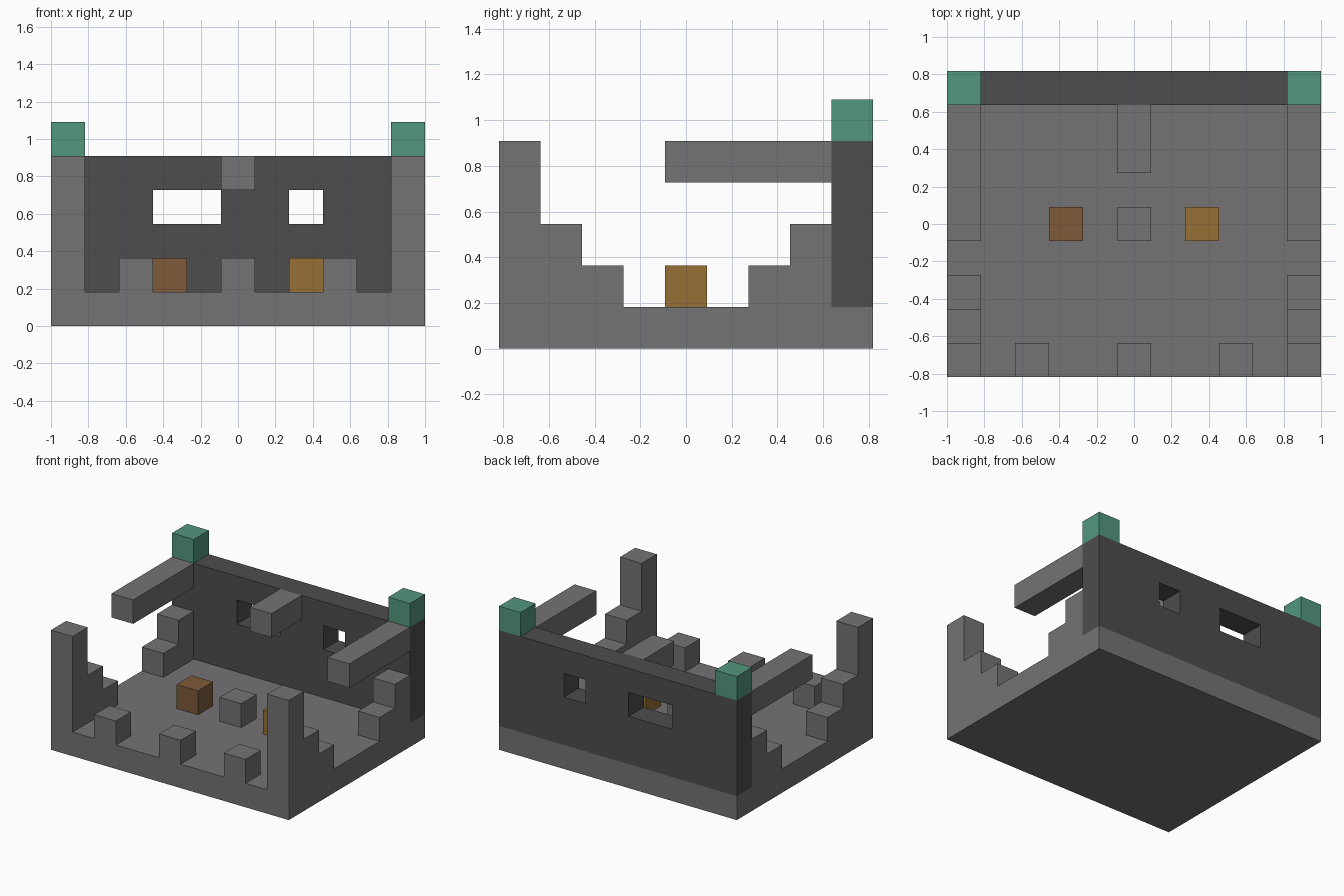
import bpy
import bmesh

cube = bpy.data.objects.get("Cube")
if cube:
    bpy.data.objects.remove(cube, do_unlink=True)

U = 2 / 11          # one block
NX, NY = 11, 9      # footprint in blocks


def material(name, rgb):
    lin = [((c / 255 + 0.055) / 1.055) ** 2.4 for c in rgb] + [1.0]
    mat = bpy.data.materials.new(name)
    mat.use_nodes = True
    mat.diffuse_color = lin
    mat.node_tree.nodes["Principled BSDF"].inputs["Base Color"].default_value = lin
    return mat


stone = material("grey stone", (117, 115, 117))
dark = material("dark stone", (77, 77, 77))
green = material("green", (83, 151, 125))
brown = material("brown wood", (125, 90, 58))
gold = material("gold", (151, 112, 53))


def prism(name, x, width, profile, mat):
    """Extrude a (y, z) outline, in blocks, along x."""
    bm = bmesh.new()
    face = bm.faces.new([bm.verts.new(((x - NX / 2) * U, (y - NY / 2) * U, z * U))
                         for y, z in profile])
    side = bmesh.ops.extrude_face_region(bm, geom=[face])["geom"]
    verts = [v for v in side if isinstance(v, bmesh.types.BMVert)]
    bmesh.ops.translate(bm, verts=verts, vec=(width * U, 0, 0))
    bmesh.ops.recalc_face_normals(bm, faces=bm.faces)
    mesh = bpy.data.meshes.new(name)
    bm.to_mesh(mesh)
    bm.free()
    mesh.materials.append(mat)
    obj = bpy.data.objects.new(name, mesh)
    bpy.context.collection.objects.link(obj)
    return obj


def box(name, pos, size, mat):
    (x, y, z), (w, d, h) = pos, size
    return prism(name, x, w, [(y, z), (y + d, z), (y + d, z + h), (y, z + h)], mat)


# Floor
box("floor", (0, 0, 0), (NX, NY, 1), stone)

# Rear wall with two window openings
wall = box("rear_wall", (0, 8, 1), (NX, 1, 4), dark)
for x, w in ((3, 2), (7, 1)):
    cutter = box("window_cutter", (x, 7.5, 3), (w, 2, 1), dark)
    cutter.hide_render = True
    mod = wall.modifiers.new("window", "BOOLEAN")
    mod.operation = "DIFFERENCE"
    mod.solver = "EXACT"
    mod.object = cutter
    bpy.context.view_layer.objects.active = wall
    bpy.ops.object.modifier_apply(modifier=mod.name)
    bpy.data.objects.remove(cutter, do_unlink=True)

# Broken side walls, roof beams and corner caps on both sides
front_steps = [(0, 1), (3, 1), (3, 2), (2, 2), (2, 3), (1, 3), (1, 5), (0, 5)]
rear_steps = [(6, 1), (8, 1), (8, 3), (7, 3), (7, 2), (6, 2)]
for side, x in (("right", 0), ("left", NX - 1)):
    prism(side + "_front_pillar", x, 1, front_steps, stone)
    prism(side + "_rear_steps", x, 1, rear_steps, stone)
    box(side + "_beam", (x, 4, 4), (1, 4, 1), stone)
    box(side + "_corner_cap", (x, 8, 5), (1, 1, 1), green)

# Short middle beam
box("middle_beam", (5, 6, 4), (1, 2, 1), stone)

# Front wall stubs
for i, x in enumerate((2, 5, 8)):
    box(f"front_stub_{i + 1}", (x, 0, 1), (1, 1, 1), stone)

# Blocks inside the room
for name, x, mat in (("brown_block", 3, brown), ("stone_block", 5, stone),
                     ("gold_block", 7, gold)):
    box(name, (x, 4, 1), (1, 1, 1), mat)
